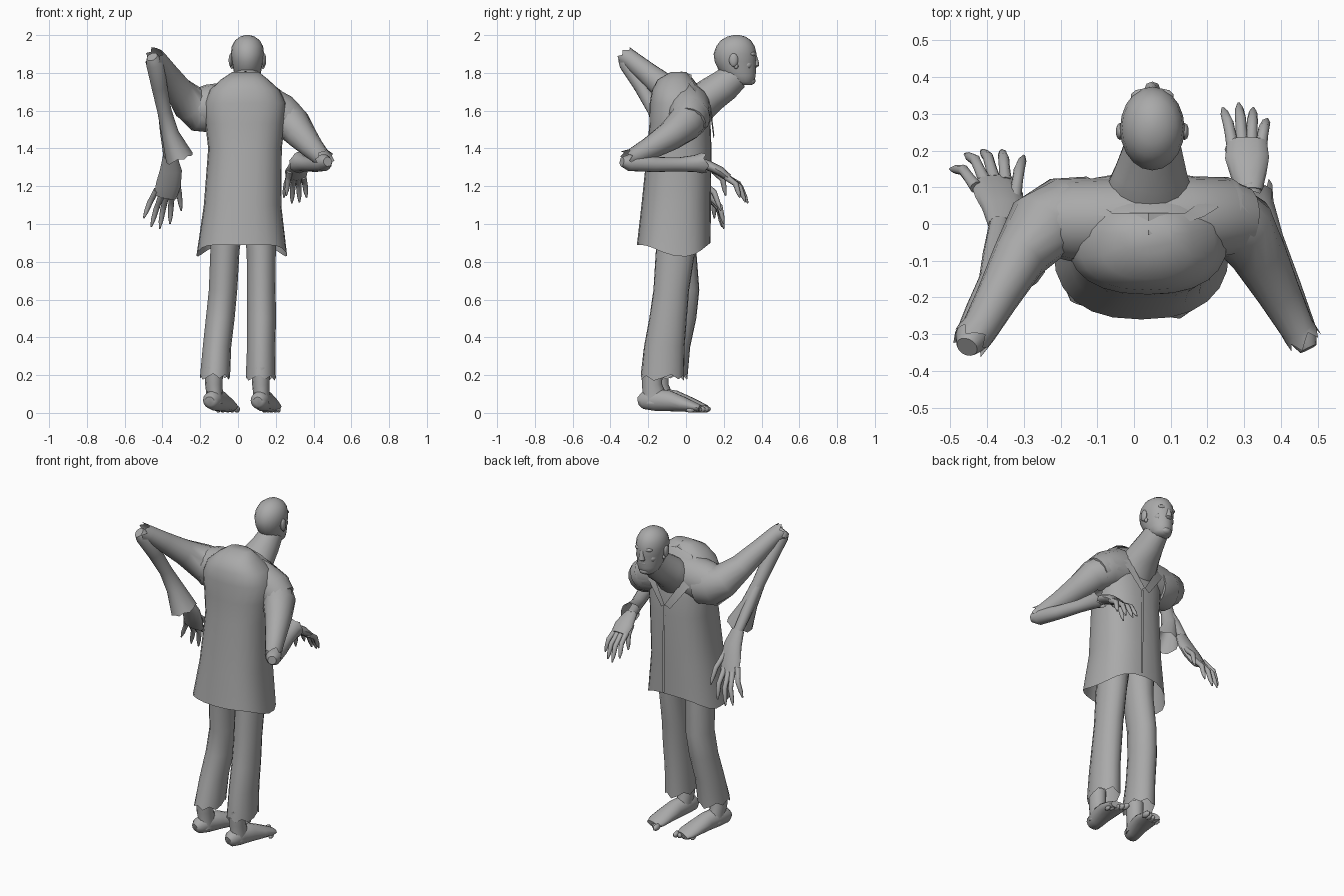
import bpy, bmesh, math
from mathutils import Vector

grey = bpy.data.materials.new("plain_grey")
grey.diffuse_color = (0.4, 0.4, 0.4, 1)


def finish(name, bm, smooth=50):
    bmesh.ops.recalc_face_normals(bm, faces=bm.faces)
    me = bpy.data.meshes.new(name)
    bm.to_mesh(me)
    bm.free()
    me.materials.append(grey)
    ob = bpy.data.objects.new(name, me)
    bpy.context.collection.objects.link(ob)
    bpy.ops.object.select_all(action='DESELECT')
    bpy.context.view_layer.objects.active = ob
    ob.select_set(True)
    bpy.ops.object.shade_smooth_by_angle(angle=math.radians(smooth))
    return ob


def loft(name, rings, n=12, flat=False, ref=(1, 0, 0), caps=(True, True), jag=0, power=2, rim=None):
    """Skin elliptical rings (x, y, z, a[, b]); flat keeps them level, jag tears the last rim."""
    bm = bmesh.new()
    cs = [Vector(r[:3]) for r in rings]
    loops = []
    for i, r in enumerate(rings):
        a, b = r[3], r[-1]
        t = Vector((0, 0, 1))
        if not flat:
            t = (cs[min(i + 1, len(cs) - 1)] - cs[max(i - 1, 0)]).normalized()
        u = Vector(ref)
        u = (u - t * u.dot(t)).normalized()
        v = t.cross(u)
        loop = []
        for k in range(n):
            w = 2 * math.pi * k / n
            c, s = math.cos(w), math.sin(w)
            c = math.copysign(abs(c) ** (2 / power), c)
            s = math.copysign(abs(s) ** (2 / power), s)
            p = cs[i] + u * a * c + v * b * s
            if jag and i == len(rings) - 1:
                p += t * jag * (0, 1, -.4, .7, -.8)[k % 5]
            if rim and i == 0:
                p.z += rim(w)
            loop.append(bm.verts.new(p))
        loops.append(loop)
    for A, B in zip(loops, loops[1:]):
        for k in range(n):
            bm.faces.new((A[k], A[(k + 1) % n], B[(k + 1) % n], B[k]))
    if caps[0]:
        bm.faces.new(loops[0])
    if caps[1]:
        bm.faces.new(loops[-1])
    return finish(name, bm)


def ball(name, loc, size, seg=10):
    bm = bmesh.new()
    bmesh.ops.create_uvsphere(bm, u_segments=seg, v_segments=seg // 2 + 2, radius=1)
    for v in bm.verts:
        v.co = Vector([c * s + o for c, s, o in zip(v.co, size, loc)])
    return finish(name, bm)


def strip(name, pairs):
    bm = bmesh.new()
    vs = [(bm.verts.new(a), bm.verts.new(b)) for a, b in pairs]
    for p, q in zip(vs, vs[1:]):
        bm.faces.new((p[0], q[0], q[1], p[1]))
    return finish(name, bm)


# coat: open hem dipping at the sides, rounded stooping back
loft("coat", [(.02, -.065, .89, .24, .195), (.024, -.052, 1.1, .205, .184),
              (.037, -.035, 1.4, .195, .17), (.037, -.032, 1.53, .21, .162),
              (.037, -.04, 1.64, .218, .152), (.035, -.05, 1.71, .185, .13),
              (.035, -.055, 1.765, .125, .095), (.04, -.04, 1.805, .07, .04)],
     24, flat=True, caps=(False, True), power=2.4,
     rim=lambda w: -.065 * math.cos(w - .25 * math.copysign(1, math.cos(w))) ** 4 + .01 * max(0, math.sin(w)))
# shoulder yoke joining both sleeves across the chest
loft("shoulder_yoke", [(-.24, .01, 1.62, .095, .095), (-.17, .01, 1.615, .122, .112), (-.07, .01, 1.62, .13, .115),
                       (.04, .01, 1.62, .13, .12), (.14, .015, 1.61, .13, .115),
                       (.24, .018, 1.575, .108, .11), (.29, .01, 1.54, .09, .094)], 16, ref=(0, 0, 1))
strip("coat_front_edge", [((.05, .141, .91), (.065, .141, .91)),
                          ((.05, .142, 1.2), (.065, .142, 1.2)),
                          ((.045, .14, 1.46), (.06, .14, 1.46))])
# collar lapels running from the back of the neck to the chest
for s, side in ((-1, "left"), (1, "right")):
    strip(side + "_lapel", [((.04, .03, 1.79), (.04, -.03, 1.81)),
                            ((.04 + s * .1, .03, 1.765), (.04 + s * .15, .02, 1.735)),
                            ((.04 + s * .14, .06, 1.715), (.04 + s * .19, .045, 1.705)),
                            ((.04 + s * .1, .13, 1.63), (.04 + s * .15, .125, 1.61)),
                            ((.045, .15, 1.47), (.04 + s * .03, .146, 1.45))])

# thick neck leaning forward out of the collar
loft("neck", [(.04, .0, 1.55, .12, .12), (.04, .075, 1.64, .125, .1),
              (.045, .14, 1.69, .1, .092), (.05, .205, 1.735, .08, .086),
              (.05, .262, 1.785, .066, .076)], 16)

# head, with brow, nose, mouth and ears
loft("head", [(.05, .312, 1.735, .035, .033), (.05, .297, 1.752, .056, .064),
              (.05, .285, 1.785, .068, .084), (.05, .27, 1.82, .075, .1),
              (.05, .262, 1.86, .083, .11), (.05, .26, 1.9, .088, .114),
              (.05, .262, 1.94, .083, .102), (.05, .264, 1.972, .066, .08),
              (.05, .266, 1.992, .038, .048), (.05, .268, 2.0, .012, .015)], 20, flat=True)
loft("nose", [(.05, .362, 1.895, .012, .012), (.05, .368, 1.865, .014, .016),
              (.05, .368, 1.838, .022, .02), (.05, .358, 1.825, .014, .01)], 8, flat=True)
ball("chin", (.05, .342, 1.758), (.034, .026, .022))
ball("upper_lip", (.05, .352, 1.81), (.036, .018, .012))
ball("lower_lip", (.05, .352, 1.787), (.026, .016, .008))
for s, side in ((-1, "left"), (1, "right")):
    ball(side + "_brow", (.05 + s * .028, .347, 1.9), (.032, .022, .014))
    ball(side + "_cheek", (.05 + s * .042, .322, 1.842), (.026, .028, .024))
    ball(side + "_ear", (.05 + s * .088, .252, 1.868), (.012, .024, .036))
    ball(side + "_ear_lobe", (.05 + s * .083, .265, 1.835), (.009, .012, .014))

# upper sleeves ending in torn elbows
loft("left_upper_sleeve", [(-.12, .02, 1.59, .11), (-.2, .015, 1.605, .12, .112), (-.255, -.01, 1.64, .1),
                           (-.315, -.095, 1.71, .074), (-.375, -.205, 1.8, .058),
                           (-.42, -.285, 1.865, .05), (-.445, -.315, 1.885, .052)], 15,
     ref=(0, 0, 1), caps=(True, False), jag=.02)
loft("right_upper_sleeve", [(.16, .015, 1.59, .11), (.24, .02, 1.57, .11), (.293, -.01, 1.525, .096),
                            (.34, -.085, 1.465, .078), (.395, -.19, 1.402, .06),
                            (.445, -.285, 1.352, .047), (.46, -.31, 1.345, .048)], 15,
     ref=(0, 0, 1), caps=(True, False), jag=.02)

# forearm sleeves: the left hangs with a drooping cuff, the right reaches forward
loft("left_lower_sleeve", [(-.455, -.335, 1.885, .03), (-.44, -.31, 1.855, .048), (-.417, -.235, 1.73, .042),
                           (-.39, -.165, 1.6, .038), (-.36, -.115, 1.48, .046, .055),
                           (-.31, -.095, 1.35, .075, .085)], 15, caps=(True, False), jag=.008)
loft("left_forearm", [(-.4, -.2, 1.66, .03), (-.38, -.08, 1.48, .032),
                      (-.365, .0, 1.36, .03, .026)], 10)
loft("right_lower_sleeve", [(.475, -.34, 1.33, .025), (.455, -.3, 1.325, .045), (.415, -.17, 1.315, .04),
                            (.37, -.04, 1.315, .037), (.34, .05, 1.32, .042, .045),
                            (.325, .09, 1.325, .055, .056)], 15, caps=(True, False), jag=.014)
loft("right_forearm", [(.39, -.1, 1.315, .028), (.335, .03, 1.318, .03), (.31, .11, 1.315, .03, .026)], 10)


def hand(side, palm, knuckles, tips, bend):
    """Palm plus bent tapering fingers; the last finger is the thumb."""
    loft(side + "_palm", palm, 12)
    for i, (k, t) in enumerate(zip(knuckles, tips)):
        k, t = Vector(k), Vector(t)
        mid = k.lerp(t, .5) + Vector(bend)
        loft(f"{side}_finger_{i + 1}", [(*k, .018), (*k.lerp(mid, .6), .015), (*mid, .015),
                                        (*mid.lerp(t, .6), .012), (*t, .004)], 8)


hand("left", [(-.36, -.005, 1.36, .038, .028), (-.355, .04, 1.285, .058, .03),
              (-.368, .08, 1.21, .066, .03), (-.385, .115, 1.145, .06, .022)],
     [(-.43, .1, 1.18), (-.405, .115, 1.15), (-.38, .12, 1.15), (-.35, .115, 1.16), (-.325, .07, 1.24)],
     [(-.5, .15, 1.03), (-.46, .19, .985), (-.415, .2, .975), (-.36, .2, 1.0), (-.3, .185, 1.07)],
     (0, .022, .012))
hand("right", [(.315, .09, 1.32, .035, .026), (.312, .13, 1.305, .048, .026),
               (.308, .18, 1.28, .06, .026), (.308, .225, 1.245, .054, .02)],
     [(.27, .21, 1.25), (.295, .22, 1.245), (.32, .22, 1.245), (.345, .21, 1.25), (.275, .15, 1.28)],
     [(.242, .315, 1.14), (.285, .328, 1.11), (.325, .315, 1.115), (.363, .285, 1.14), (.255, .21, 1.15)],
     (0, .015, .018))

# trousers with torn cuffs
loft("left_trouser_leg", [(-.06, -.04, 1.0, .09, .1), (-.07, -.045, .86, .078, .1), (-.08, -.025, .65, .076, .096),
                          (-.095, -.04, .5, .077, .095), (-.112, -.075, .35, .076, .098),
                          (-.122, -.105, .19, .08, .112)], 15, flat=True, caps=(True, False), jag=.018)
loft("right_trouser_leg", [(.11, -.05, 1.0, .09, .1), (.122, -.055, .86, .078, .105), (.123, -.078, .65, .076, .095),
                           (.124, -.095, .5, .077, .1), (.122, -.115, .35, .076, .108),
                           (.12, -.125, .185, .08, .115)], 15, flat=True, caps=(True, False), jag=.018)


def foot(side, heel, toe, z):
    """Bare foot from heel to toe, with an ankle and five toes."""
    h, t = Vector(heel), Vector(toe)
    at = lambda f: h.lerp(t, f)
    prof = [(0, .05, .025, .024), (.06, .055, .044, .045), (.25, .062, .047, .06),
            (.45, .058, .053, .056), (.66, .043, .06, .041), (.84, .029, .06, .027), (.93, .022, .046, .019)]
    loft(side + "_foot", [(*at(f), c + z * (1 - f), a, b) for f, c, a, b in prof], 14)
    a, b = at(.24), at(.2)
    loft(side + "_ankle", [(a.x, a.y, .05, .045, .07), (a.x, a.y, .1, .044, .062),
                           (b.x, b.y, .15, .046, .054), (b.x, b.y, .24, .05, .055)], 12, flat=True)
    d = (t - h).normalized()
    across = Vector((d.y, -d.x)) * (1 if side == "left" else -1)
    for i in range(5):
        p = at(.95 - .035 * i) + across * (.042 - .022 * i)
        r = .019 - .0015 * i
        ball(f"{side}_toe_{i + 1}", (*p, r + .001), (r * .85, r * 1.7, r), 8)


foot("left", (-.15, -.215), (-.04, .13), .012)
foot("right", (.105, -.25), (.185, .1), .01)
